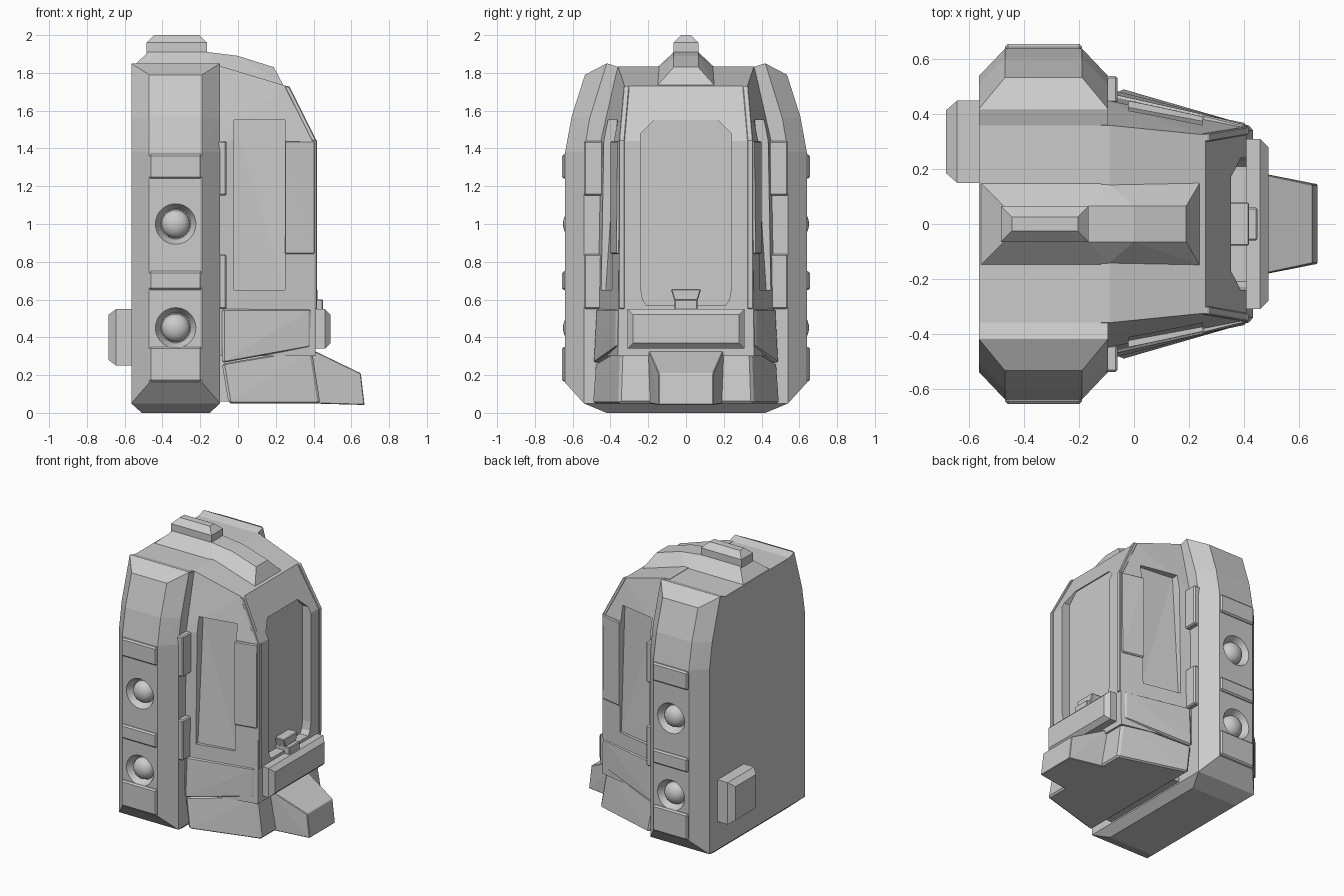
import bpy, bmesh, math
from mathutils import Matrix

if "Cube" in bpy.data.objects:
    bpy.data.objects.remove(bpy.data.objects["Cube"])


def finish(name, bm, bevel=0.0):
    me = bpy.data.meshes.new(name)
    bm.to_mesh(me)
    bm.free()
    ob = bpy.data.objects.new(name, me)
    bpy.context.collection.objects.link(ob)
    if bevel:
        m = ob.modifiers.new("edge", 'BEVEL')
        m.width, m.segments, m.limit_method = bevel, 1, 'ANGLE'
    return ob


def hull(name, pts, bevel=0.0):
    """Convex faceted solid through the given points."""
    bm = bmesh.new()
    for p in pts:
        bm.verts.new(p)
    r = bmesh.ops.convex_hull(bm, input=bm.verts)
    loose = {v for v in r["geom_interior"] if isinstance(v, bmesh.types.BMVert)}
    bmesh.ops.delete(bm, geom=list(loose), context='VERTS')
    bmesh.ops.dissolve_limit(bm, angle_limit=0.02, verts=bm.verts, edges=bm.edges)
    bmesh.ops.recalc_face_normals(bm, faces=bm.faces)
    return finish(name, bm, bevel)


def sym(pts):
    return [(x, s * y, z) for x, y, z in pts for s in (1, -1)]


def box(x0, x1, y0, y1, z0, z1):
    return [(x, y, z) for x in (x0, x1) for y in (y0, y1) for z in (z0, z1)]


def side(pts, s):
    return [(x, s * y, z) for x, y, z in pts]


def cut(target, cutter):
    cutter.hide_render = True
    cutter.hide_viewport = True
    cutter.display_type = 'WIRE'
    m = target.modifiers.new("cut", 'BOOLEAN')
    m.operation, m.solver, m.object = 'DIFFERENCE', 'EXACT', cutter


def disc(name, s, z, r0, r1, y0, y1):
    bm = bmesh.new()
    bmesh.ops.create_cone(bm, cap_ends=True, segments=32, radius1=r0, radius2=r1, depth=y1 - y0)
    bm.transform(Matrix.Translation((-.33, s * (y0 + y1) / 2, z)) @ Matrix.Rotation(-s * math.pi / 2, 4, 'X'))
    return finish(name, bm)


# Rear slab with chamfered pillars
inner = [(.54, .05), (.54, 1.38), (.51, 1.56), (.42, 1.85)]
outer = [(.64, .16), (.64, 1.38), (.605, 1.57), (.535, 1.79)]
slab = hull("rear_slab",
            sym([(x, y, z) for x in (-.565, -.095) for y, z in inner]
                + [(x, y, z) for x in (-.47, -.19) for y, z in outer]
                + [(x, .42, 0) for x in (-.51, -.15)]))
# Shallow dip in the roof between the pillar crests
dip = [(x, y, z) for x in (-.7, .1) for y, z in ((.42, 1.851), (.36, 1.832), (.42, 1.95))]
cut(slab, hull("roof_dip_cutter", sym(dip)))

# Cabin body
body = hull("cabin_body", sym([
    (-.12, .475, .3), (-.12, .455, 1.44), (-.12, .36, 1.835), (-.09, .36, 1.835),
    (.26, .325, 1.73), (.41, .35, 1.44), (.41, .36, .3)]))

# Front window recess
win = [(.24, .66), (.24, 1.48), (.17, 1.55), (.23, .60), (.21, .57)]
cut(body, hull("front_window_cutter",
               sym([(x, y, z) for x in (.345, .6) for y, z in win])))

for s in (1, -1):
    n = "left" if s > 0 else "right"
    # Side window recess
    pane = [(-.02, .425, .65), (.25, .375, .65), (.25, .335, 1.55), (-.02, .365, 1.55)]
    cut(body, hull(n + "_window_cutter", side(pane + [(x, .7, z) for x, _, z in pane], s)))
    # Cover panel beside the side window
    hull(n + "_cover_panel", side(
        [(.25, .33, .84), (.25, .40, .84), (.40, .33, .84), (.405, .368, .84),
         (.25, .33, 1.44), (.25, .40, 1.44), (.40, .33, 1.44), (.405, .362, 1.44)], s), .006)
    # Rim along the front corner
    hull(n + "_rim_lower", side(box(.39, .418, .325, .355, .55, 1.445), s), .004)
    hull(n + "_rim_upper", side(
        [(x + dx, y + dy, z) for x, y, z in ((.39, .325, 1.44), (.245, .30, 1.73))
         for dx in (0, .026) for dy in (0, .03)], s), .004)
    # Hinge blocks between slab and cabin
    for i, (z0, z1) in enumerate(((.55, .84), (1.15, 1.44))):
        hull(f"{n}_hinge_{i}", side(box(-.11, -.06, .44, .54, z0, z1), s), .008)
    # Raised pads on the pillar
    for i, (z0, z1) in enumerate(((.165, .35), (.65, .75), (1.24, 1.37))):
        hull(f"{n}_pad_{i}", side(box(-.47, -.19, .62, .656, z0, z1), s), .01)
    # Round lamps in dished sockets
    for i, z in enumerate((.45, 1.0)):
        cut(slab, disc(f"{n}_socket_cutter_{i}", s, z, .08, .11, .59, .645))
        bm = bmesh.new()
        bmesh.ops.create_uvsphere(bm, u_segments=24, v_segments=12, radius=.075)
        bm.transform(Matrix.Translation((-.33, s * .595, z)) @ Matrix.Diagonal((1, .75, 1, 1)))
        for f in bm.faces:
            f.smooth = True
        finish(f"{n}_lamp_{i}", bm)

# Roof ridge and beacon
hull("roof_ridge", sym([
    (-.56, .15, 1.83), (-.1, .15, 1.83), (.24, .15, 1.735), (-.56, .15, 1.70), (.24, .15, 1.70),
    (-.475, .065, 1.91), (-.16, .065, 1.91), (0, .065, 1.89), (.19, .065, 1.83)]))
hull("beacon", sym([(x, .065, z) for x in (-.485, -.165) for z in (1.89, 1.96)]
                   + [(x, .025, 2.0) for x in (-.445, -.205)]))

# Middle band, skirt, step
hull("middle_band", sym([
    (-.085, .49, .265), (-.085, .475, .55), (.39, .345, .35), (.39, .36, .55),
    (.385, .37, .35), (.385, .37, .55)]), .012)
hull("skirt", sym([
    (-.085, .48, .26), (.39, .345, .34), (-.05, .495, .05), (.435, .355, .05)]), .012)
hull("skirt_core", sym(box(-.12, .36, 0.2, .34, .06, .5)))
hull("step", sym([
    (.37, .20, .345), (.39, .20, .335), (.65, .145, .21), (.67, .145, .042), (.38, .20, .05)]), .012)

# Front bumper and handle
hull("bumper", sym([(x, .31, z) for x in (.37, .46) for z in (.34, .55)]
                   + [(.49, .28, z) for z in (.37, .52)]))
hull("handle_base", sym(box(.34, .45, 0, .06, .53, .60)), .005)
hull("handle_top", sym([(x, y, z) for x in (.345, .42) for y, z in ((.06, .59), (.08, .655))]), .005)

# Box on the back wall
hull("back_box", box(-.645, -.55, .15, .45, .25, .55) + box(-.685, -.6, .185, .415, .28, .52))
